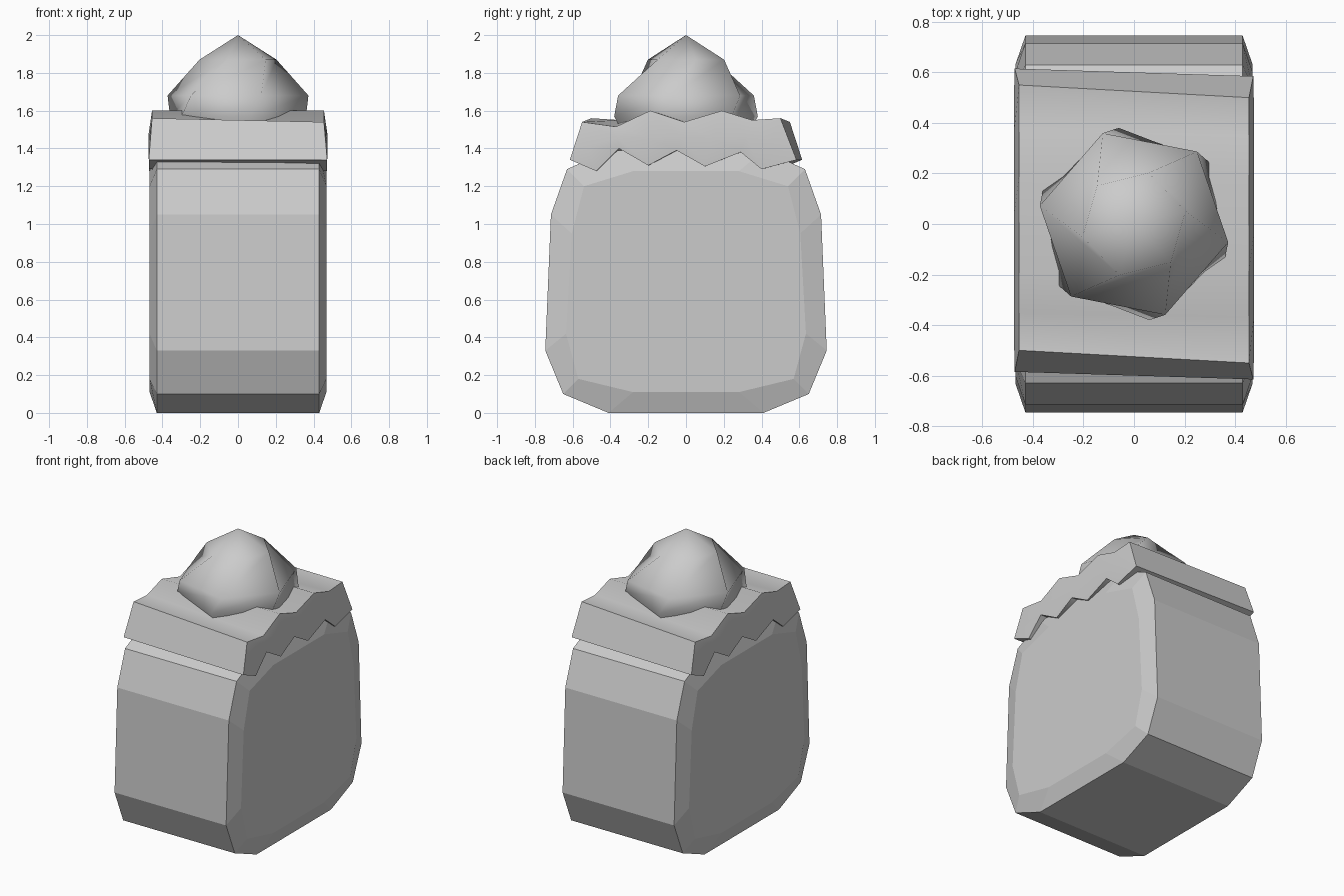
import bpy, math

if "Cube" in bpy.data.objects:
    bpy.data.objects.remove(bpy.data.objects["Cube"])


def add_mesh(name, verts, faces, smooth_angle=None):
    me = bpy.data.meshes.new(name)
    me.from_pydata(verts, [], faces)
    ob = bpy.data.objects.new(name, me)
    bpy.context.collection.objects.link(ob)
    bpy.ops.object.select_all(action='DESELECT')
    ob.select_set(True)
    bpy.context.view_layer.objects.active = ob
    bpy.ops.object.mode_set(mode='EDIT')
    bpy.ops.mesh.select_all(action='SELECT')
    bpy.ops.mesh.normals_make_consistent(inside=False)
    bpy.ops.object.mode_set(mode='OBJECT')
    if smooth_angle:
        bpy.ops.object.shade_smooth_by_angle(angle=math.radians(smooth_angle))
    return ob


def loft(name, rings, smooth_angle=None, caps=True):
    n = len(rings[0])
    verts = [v for r in rings for v in r]
    faces = [(k * n + i, k * n + (i + 1) % n, (k + 1) * n + (i + 1) % n, (k + 1) * n + i)
             for k in range(len(rings) - 1) for i in range(n)]
    if caps:
        faces += [tuple(range(n)), tuple(range(len(verts) - n, len(verts)))]
    return add_mesh(name, verts, faces, smooth_angle)


# Body: rounded block with chamfered sides
def closed(half):
    return half + [(-y, z) for y, z in reversed(half)]


outer = closed([(0.41, 0), (0.65, 0.10), (0.745, 0.33), (0.715, 1.05), (0.63, 1.29), (0.41, 1.39)])
inner = closed([(0.28, 0.11), (0.57, 0.18), (0.635, 0.42), (0.605, 0.95), (0.54, 1.20), (0.28, 1.28)])
loft("body", [[(x, y, z) for y, z in p] for x, p in
              ((-0.468, inner), (-0.43, outer), (0.43, outer), (0.468, inner))])

# Icing: slab with a toothed lower edge, the left side is the right one turned round
ends = [(-0.615, 1.34), (0.585, 1.34)]
top = [(-0.55, 1.54), (-0.37, 1.515), (-0.19, 1.60), (-0.01, 1.54), (0.19, 1.60), (0.35, 1.55), (0.50, 1.56)]
low = [(-0.475, 1.28), (-0.355, 1.40), (-0.20, 1.31), (-0.05, 1.39), (0.10, 1.305), (0.29, 1.38), (0.40, 1.29)]
mid = [((a[0] + b[0]) / 2, (a[1] + b[1]) / 2) for a, b in zip(top, low)]
n = len(top)
side = ([(0.455, y, z) for y, z in top] + [(0.475, y, z) for y, z in mid]
        + [(0.47, y, z) for y, z in low] + [(0.472, y, z) for y, z in ends])
m = len(side)
verts = side + [(-x, -y, z) for x, y, z in side]
first, last = 3 * n, 3 * n + 1
faces = []
for o in (0, m):
    for r in (0, n):
        faces += [(o + r + i, o + r + i + 1, o + r + n + i + 1, o + r + n + i) for i in range(n - 1)]
        faces += [(o + first, o + r, o + r + n), (o + last, o + r + n - 1, o + r + 2 * n - 1)]
for start in (0, 2 * n):
    loop = [first] + list(range(start, start + n)) + [last]
    far = [m + i for i in reversed(loop)]
    faces += [(loop[i], loop[i + 1], far[i + 1], far[i]) for i in range(n + 1)]
add_mesh("icing", verts, faces, 55)


# Dollop: twisted six-sided dome closing to a point
def ring(radius, z, turn):
    return [(radius * math.cos(math.radians(turn + 60 * i)),
             radius * math.sin(math.radians(turn + 60 * i)), z) for i in range(6)]


rings = [ring(0.33, 1.46, -21), ring(0.385, 1.57, -21), ring(0.38, 1.68, -11), ring(0.21, 1.87, 14)]
verts = [v for r in rings for v in r] + [(0, 0, 2.0)]
faces = [(6 * k + i, 6 * k + (i + 1) % 6, 6 * k + 6 + (i + 1) % 6, 6 * k + 6 + i)
         for k in range(3) for i in range(6)]
faces += [(18 + i, 18 + (i + 1) % 6, 24) for i in range(6)] + [tuple(range(6))]
add_mesh("dollop", verts, faces, 55)
